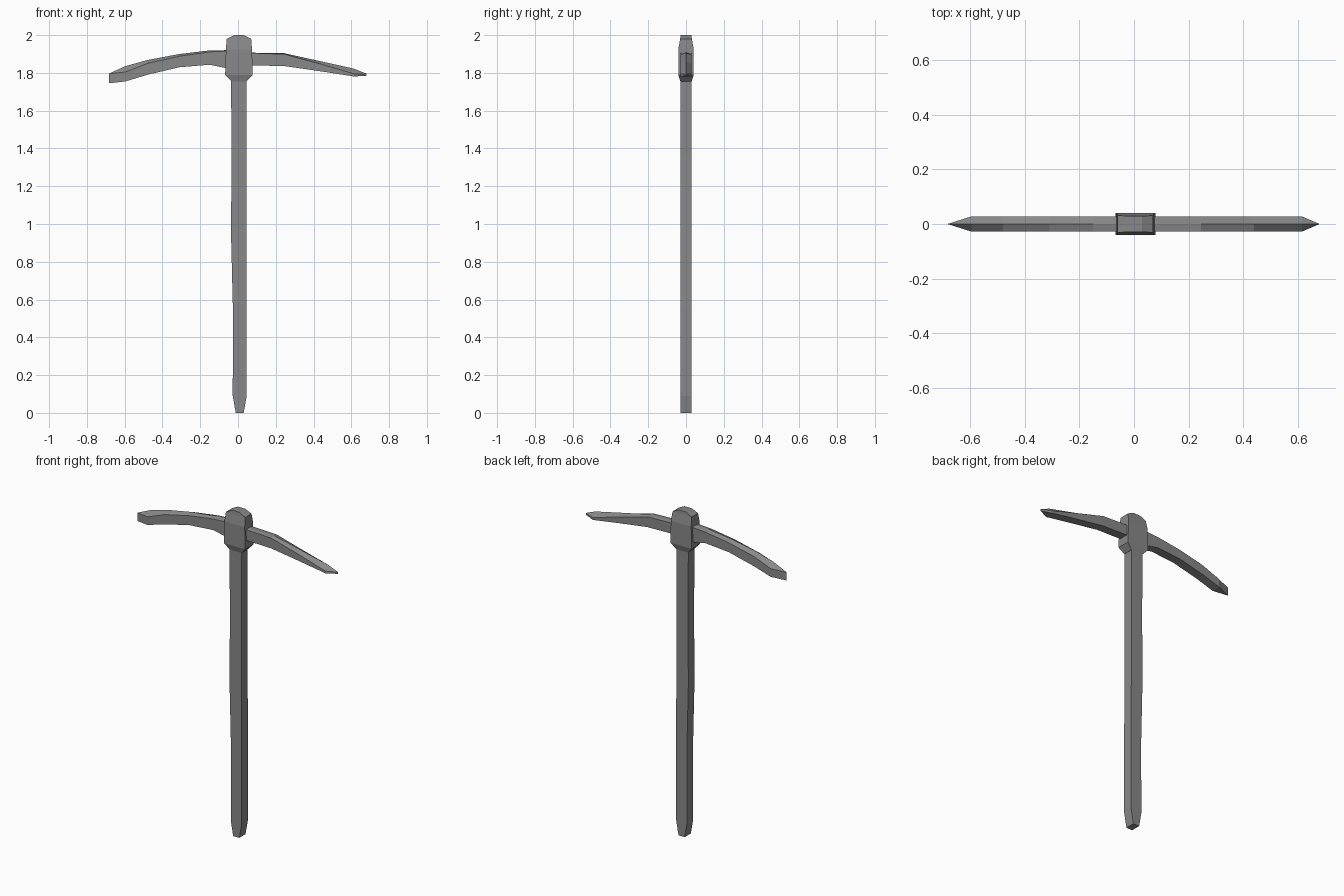
import bpy
import bmesh

cube = bpy.data.objects.get("Cube")
if cube:
    bpy.data.objects.remove(cube, do_unlink=True)

grey = bpy.data.materials.new("iron grey")
grey.use_nodes = True
colour = (0.25, 0.25, 0.25, 1)
grey.diffuse_color = colour
grey.node_tree.nodes["Principled BSDF"].inputs["Base Color"].default_value = colour


def loft(name, rings):
    """Skin a list of equal-length point rings and cap both ends."""
    bm = bmesh.new()
    loops = [[bm.verts.new(p) for p in ring] for ring in rings]
    for a, b in zip(loops, loops[1:]):
        n = len(a)
        for i in range(n):
            j = (i + 1) % n
            bm.faces.new((a[i], a[j], b[j], b[i]))
    bm.faces.new(loops[0])
    bm.faces.new(loops[-1])
    bmesh.ops.remove_doubles(bm, verts=bm.verts, dist=0.0005)
    bmesh.ops.recalc_face_normals(bm, faces=bm.faces)
    mesh = bpy.data.meshes.new(name)
    bm.to_mesh(mesh)
    bm.free()
    mesh.materials.append(grey)
    obj = bpy.data.objects.new(name, mesh)
    bpy.context.collection.objects.link(obj)
    return obj


def slab(z, x0, x1, y):
    return [(x0, -y, z), (x1, -y, z), (x1, y, z), (x0, y, z)]


# Handle: slightly bowed square shaft with a tapered foot
loft("handle", [slab(z, x0, x1, 0.03) for z, x0, x1 in (
    (0, -0.012, 0.03), (0.09, -0.028, 0.046), (0.55, -0.027, 0.046),
    (0.95, -0.037, 0.045), (1.35, -0.034, 0.044), (1.8, -0.037, 0.044))])

# Socket block around the top of the handle
loft("head_socket", [slab(*s) for s in (
    (1.755, -0.035, 0.045, 0.03), (1.79, -0.068, 0.078, 0.041),
    (1.925, -0.064, 0.074, 0.041), (1.98, -0.06, 0.07, 0.031),
    (2.0, -0.02, 0.03, 0.029))])


# Curved blade: ridged top, flat underside, pinched to an edge at both ends
def blade_ring(x, ridge, shoulder, bottom, y):
    return [(x, 0, ridge), (x, -y, shoulder), (x, -y, bottom),
            (x, y, bottom), (x, y, shoulder)]


loft("pick_blade", [blade_ring(*s) for s in (
    (-0.684, 1.796, 1.795, 1.745, 0.0),
    (-0.595, 1.836, 1.805, 1.755, 0.028),
    (-0.48, 1.868, 1.85, 1.79, 0.028),
    (-0.31, 1.9, 1.888, 1.83, 0.028),
    (-0.15, 1.919, 1.911, 1.843, 0.028),
    (-0.06, 1.92, 1.916, 1.825, 0.028),
    (0.07, 1.907, 1.905, 1.84, 0.028),
    (0.245, 1.904, 1.899, 1.836, 0.028),
    (0.44, 1.861, 1.846, 1.808, 0.028),
    (0.615, 1.822, 1.795, 1.781, 0.028),
    (0.68, 1.796, 1.795, 1.785, 0.0))])
